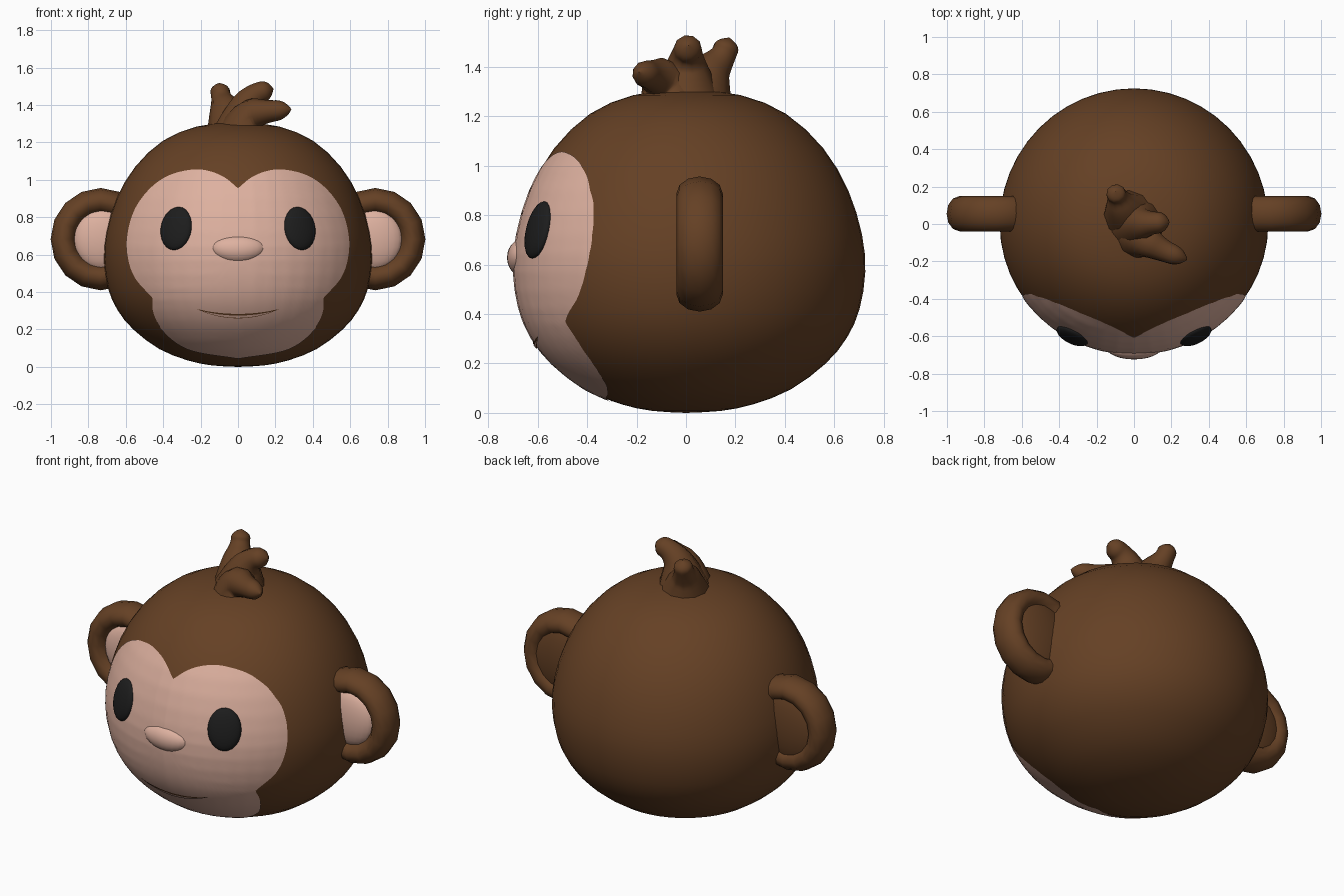
import bpy, bmesh, math
from mathutils import Vector, Matrix
from mathutils.bvhtree import BVHTree

if "Cube" in bpy.data.objects:
    bpy.data.objects.remove(bpy.data.objects["Cube"])


def material(name, rgb):
    m = bpy.data.materials.new(name)
    m.use_nodes = True
    m.diffuse_color = (*rgb, 1)
    bsdf = next(n for n in m.node_tree.nodes if n.type == 'BSDF_PRINCIPLED')
    bsdf.inputs["Base Color"].default_value = (*rgb, 1)
    bsdf.inputs["Roughness"].default_value = 0.7
    return m


BROWN = material("brown fur", (0.13, 0.052, 0.018))
PINK = material("pink skin", (0.73, 0.44, 0.35))
BLACK = material("eye black", (0.012, 0.012, 0.012))


def finish(name, bm, mat):
    me = bpy.data.meshes.new(name)
    for f in bm.faces:
        f.smooth = True
    bm.to_mesh(me)
    ob = bpy.data.objects.new(name, me)
    bpy.context.collection.objects.link(ob)
    me.materials.append(mat)
    return ob


def ellipsoid(name, loc, radii, mat, rot=Matrix.Identity(4), seg=24):
    bm = bmesh.new()
    bmesh.ops.create_uvsphere(bm, u_segments=seg, v_segments=seg // 2, radius=1)
    bm.transform(Matrix.Translation(loc) @ rot @ Matrix.Diagonal((*radii, 1)))
    return finish(name, bm, mat)


def smooth_path(pts, steps=5):
    """Catmull-Rom curve through 2D points."""
    p = [Vector(q) for q in pts]
    p = [2 * p[0] - p[1]] + p + [2 * p[-1] - p[-2]]
    out = []
    for a, b, c, d in zip(p, p[1:], p[2:], p[3:]):
        for i in range(steps):
            t = i / steps
            out.append(0.5 * (2 * b + (c - a) * t + (2 * a - 5 * b + 4 * c - d) * t ** 2
                              + (3 * b - a - 3 * c + d) * t ** 3))
    return out + [p[-2]]


# Head: turned profile, slightly flattened in front
profile = smooth_path([(0, 0), (.14, .008), (.27, .035), (.42, .095), (.56, .2), (.645, .305),
                       (.695, .42), (.718, .57), (.705, .72), (.65, .9), (.55, 1.07),
                       (.4, 1.21), (.22, 1.285), (0, 1.315)], 2)
bm = bmesh.new()
ring = [bm.verts.new((0, r, z)) for r, z in profile]
edges = [bm.edges.new(pair) for pair in zip(ring, ring[1:])]
bmesh.ops.spin(bm, geom=ring + edges, cent=(0, 0, 0), axis=(0, 0, 1),
               angle=math.tau, steps=48, use_duplicate=False)
bmesh.ops.remove_doubles(bm, verts=bm.verts, dist=0.0005)
bmesh.ops.recalc_face_normals(bm, faces=bm.faces)
for v in bm.verts:
    v.co.y *= 0.97 if v.co.y < 0 else 1.01
surface = BVHTree.FromBMesh(bm)
finish("head", bm, BROWN)
CENTRE = Vector((0, 0, 0.6))


def on_head(x, z):
    """Point and normal on the front of the head."""
    p, n, _, _ = surface.ray_cast(Vector((x, -2, z)), Vector((0, 1, 0)))
    return p, n


# Face patch: a thin skin inside a heart-topped outline
lobe = smooth_path([(0, .953), (.07, 1.01), (.15, 1.044), (.24, 1.053), (.36, 1.025),
                    (.46, .96), (.545, .85), (.586, .72), (.588, .6), (.55, .48), (.455, .37)])
chin = smooth_path([(.455, .37), (.448, .285), (.385, .177), (.25, .09), (0, .047)])
half = lobe + chin[1:]
outline = half + [Vector((-p.x, p.y)) for p in half[-2:0:-1]]
rim = [(on_head(*p)[0] - CENTRE).normalized() for p in outline]
middle = Vector((0, -1, 0))
bm = bmesh.new()
RINGS = 22
rows = []
for k in range(1, RINGS + 1):
    row = []
    for d in rim:
        ray = middle.slerp(d, k / RINGS)
        hit = surface.ray_cast(CENTRE, ray)[0]
        row.append(bm.verts.new(hit + ray * 0.004))
    rows.append(row)
hub = bm.verts.new(surface.ray_cast(CENTRE, middle)[0] + middle * 0.004)
n = len(rim)
for i in range(n):
    j = (i + 1) % n
    bm.faces.new((hub, rows[0][i], rows[0][j]))
    for a, b in zip(rows, rows[1:]):
        bm.faces.new((a[i], b[i], b[j], a[j]))
bmesh.ops.recalc_face_normals(bm, faces=bm.faces)
if sum(f.normal.y for f in bm.faces) > 0:
    bmesh.ops.reverse_faces(bm, faces=bm.faces)
finish("face_patch", bm, PINK)


# Mouth: a thin curved slit with a pink lower lip
def crescent(name, width, top, bottom, end, lift, mat):
    bm = bmesh.new()
    cols = []
    for i in range(25):
        u = i / 12 - 1
        col = []
        for mid in (top, bottom):
            p, nor = on_head(u * width, mid + (end - mid) * u * u)
            col.append(bm.verts.new(p + nor * lift))
        cols.append(col)
    for (a, b), (c, d) in zip(cols, cols[1:]):
        bm.faces.new((a, b, d, c))
    bmesh.ops.remove_doubles(bm, verts=bm.verts, dist=0.0005)
    finish(name, bm, mat)


crescent("mouth_slit", .22, .288, .264, .314, .008, BROWN)
crescent("lower_lip", .19, .28, .268, .304, .0095, PINK)

# Nose: wide rounded button, narrower underneath
nose = ellipsoid("nose", (0, -.662, .628), (.148, .062, .075), PINK)
for v in nose.data.vertices:
    v.co.x *= 1 + (v.co.z - .64) * 1.5

# Eyes and ears on both sides
for side, s in (("left", 1), ("right", -1)):
    p, nor = on_head(.33 * s, .74)
    ellipsoid(side + "_eye", p, (.092, .119, .033), BLACK,
              nor.to_track_quat('Z', 'Y').to_matrix().to_4x4())

    bpy.ops.mesh.primitive_torus_add(major_segments=16, minor_segments=12,
                                     major_radius=.2, minor_radius=.068,
                                     location=(.734 * s, .055, .683),
                                     rotation=(math.pi / 2, 0, 0))
    ear = bpy.context.object
    ear.name = side + "_ear_rim"
    ear.scale = (1, 1.02, 1.38)
    ear.data.materials.append(BROWN)
    bpy.ops.object.shade_smooth()
    ellipsoid(side + "_ear_back", (.734 * s, .075, .683), (.225, .075, .23), BROWN)
    ellipsoid(side + "_ear_inner", (.72 * s, .02, .683), (.16, .058, .165), PINK)


# Hair tufts: tapered tubes leaning different ways
def tuft(name, pts):
    cu = bpy.data.curves.new(name, 'CURVE')
    cu.dimensions = '3D'
    cu.bevel_depth = 1
    cu.bevel_resolution = 3
    cu.resolution_u = 5
    sp = cu.splines.new('NURBS')
    sp.points.add(len(pts) - 1)
    for q, (x, y, z, r) in zip(sp.points, pts):
        q.co = (x, y, z, 1)
        q.radius = r
    sp.order_u = 3
    sp.use_endpoint_u = True
    cu.materials.append(BROWN)
    ob = bpy.data.objects.new(name, cu)
    bpy.context.collection.objects.link(ob)
    bpy.ops.object.select_all(action='DESELECT')
    ob.select_set(True)
    bpy.context.view_layer.objects.active = ob
    bpy.ops.object.convert(target='MESH')
    bpy.ops.object.shade_smooth()


tuft("back_tuft", [(-.02, .04, 1.22, .16), (-.06, .08, 1.36, .1), (-.09, .15, 1.44, .05),
                   (-.1, .17, 1.5, .055), (-.1, .175, 1.518, 0)])
tuft("middle_tuft", [(.01, 0, 1.22, .17), (.03, 0, 1.38, .1), (.09, .005, 1.46, .06),
                     (.17, .01, 1.483, .055), (.19, .01, 1.486, 0)])
tuft("front_tuft", [(.03, -.05, 1.22, .16), (.05, -.08, 1.35, .1), (.15, -.14, 1.365, .06),
                    (.255, -.18, 1.375, .052), (.285, -.19, 1.378, 0)])
